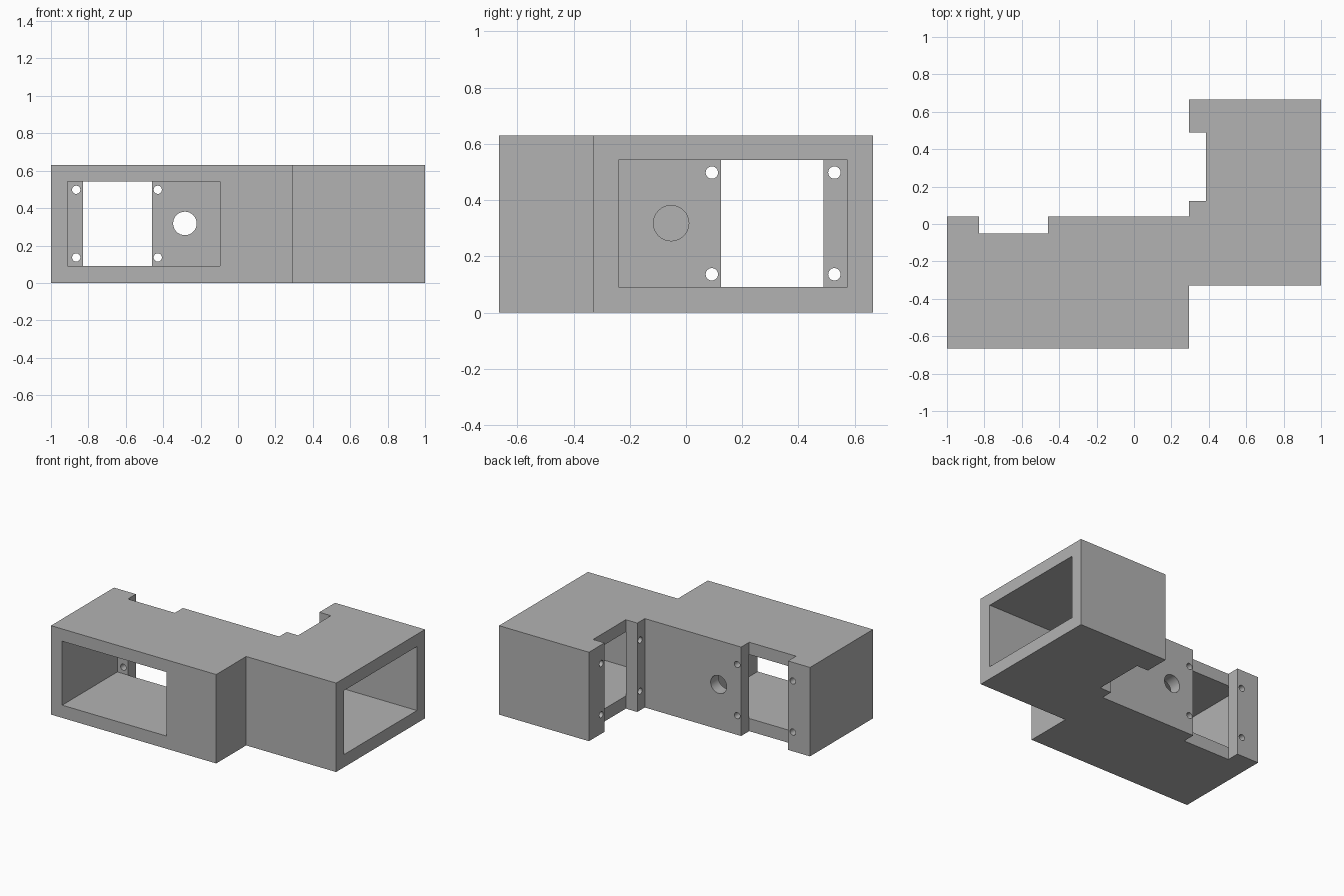
import bpy, bmesh, math
from mathutils import Matrix, Vector

cube = bpy.data.objects.get("Cube")
if cube:
    bpy.data.objects.remove(cube, do_unlink=True)

HEIGHT, WALL = 0.63, 0.09
GREY = (0.45, 0.45, 0.45, 1)

mat = bpy.data.materials.new("plain grey")
mat.use_nodes = True
mat.diffuse_color = GREY
mat.node_tree.nodes["Principled BSDF"].inputs["Base Color"].default_value = GREY


def add_object(name, bm):
    bmesh.ops.recalc_face_normals(bm, faces=bm.faces)
    mesh = bpy.data.meshes.new(name)
    bm.to_mesh(mesh)
    bm.free()
    mesh.materials.append(mat)
    obj = bpy.data.objects.new(name, mesh)
    bpy.context.collection.objects.link(obj)
    return obj


def box(a, b):
    bm = bmesh.new()
    size = [abs(q - p) for p, q in zip(a, b)]
    bmesh.ops.create_cube(bm, size=1, matrix=Matrix.Translation((a + b) / 2) @ Matrix.Diagonal((*size, 1)))
    return add_object("pocket_cutter", bm)


def rod(a, b, radius):
    bm = bmesh.new()
    turn = (b - a).to_track_quat('Z', 'Y').to_matrix().to_4x4()
    bmesh.ops.create_cone(bm, cap_ends=True, segments=32, radius1=radius, radius2=radius,
                          depth=(b - a).length, matrix=Matrix.Translation((a + b) / 2) @ turn)
    return add_object("drill_cutter", bm)


def cut(body, cutter):
    cutter.hide_render = True
    mod = body.modifiers.new("cut", 'BOOLEAN')
    mod.operation, mod.solver, mod.object = 'DIFFERENCE', 'EXACT', cutter
    bpy.ops.object.modifier_apply(modifier=mod.name)
    bpy.data.objects.remove(cutter, do_unlink=True)


# Body: stepped outline with two mounting notches, extruded upward
outline = [(-1, -.665), (.295, -.665), (.295, -.33), (1, -.33), (1, .665), (.295, .665),
           (.295, .49), (.385, .49), (.385, .124), (.295, .124), (.295, .04),
           (-.46, .04), (-.46, -.05), (-.828, -.05), (-.828, .04), (-1, .04)]
bm = bmesh.new()
face = bm.faces.new([bm.verts.new((x, y, 0)) for x, y in outline])
top = bmesh.ops.extrude_face_region(bm, geom=[face])["geom"]
bmesh.ops.translate(bm, vec=(0, 0, HEIGHT), verts=[v for v in top if isinstance(v, bmesh.types.BMVert)])
body = add_object("double_housing", bm)
bpy.context.view_layer.objects.active = body
body.select_set(True)


# Each bay: u runs along its width, d runs inward from the inner wall face
def front_bay(u, d, z):
    return Vector((-.504 + u, -.05 + d, z))


def side_bay(u, d, z):
    return Vector((.385 - d, .167 - u, z))


for place, hole_end in ((front_bay, WALL + .03), (side_bay, WALL)):
    # open pocket, breaking through into the notch
    cut(body, box(place(-.408, -.8, WALL), place(.408, .002, HEIGHT - WALL + .003)))
    # cable hole
    cut(body, rod(place(.22, -.02, .318), place(.22, hole_end, .318), .063))
    # four screw holes
    for u in (-.361, .075):
        for z in (.136, .498):
            cut(body, rod(place(u, -.02, z), place(u, WALL + .03, z), .022))

bpy.ops.object.shade_smooth_by_angle(angle=math.radians(30))
